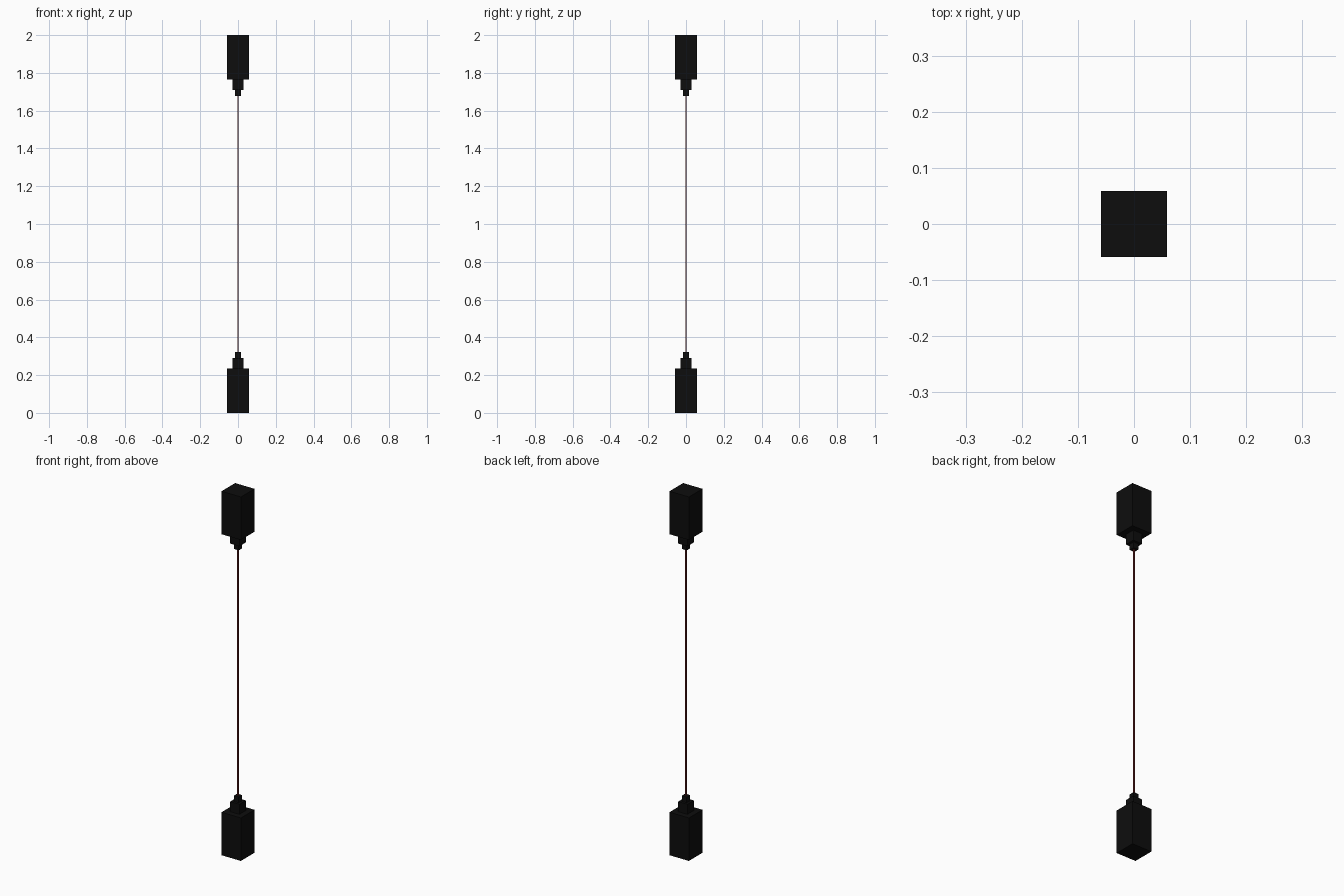
import bpy

if "Cube" in bpy.data.objects:
    bpy.data.objects.remove(bpy.data.objects["Cube"])


def material(name, color):
    m = bpy.data.materials.new(name)
    m.diffuse_color = (*color, 1)
    m.use_nodes = True
    m.node_tree.nodes["Principled BSDF"].inputs["Base Color"].default_value = m.diffuse_color
    return m


black = material("black", (0.004, 0.004, 0.004))
dark_red = material("dark_red", (0.2, 0.02, 0.02))


def box(name, width, z0, z1, mat):
    bpy.ops.mesh.primitive_cube_add(size=1, location=(0, 0, (z0 + z1) / 2))
    o = bpy.context.object
    o.name = name
    o.scale = (width, width, z1 - z0)
    bpy.ops.object.transform_apply(location=False, rotation=False, scale=True)
    o.data.materials.append(mat)
    return o


# Stepped square end blocks, repeated upside down at the top
steps = [("block", 0.118, 0.0, 0.236),
         ("collar", 0.056, 0.236, 0.291),
         ("nozzle", 0.030, 0.291, 0.322)]
for part, width, z0, z1 in steps:
    box("lower_" + part, width, z0, z1, black)
    box("upper_" + part, width, 2 - z1, 2 - z0, black)

# Thin rod joining the two ends
box("connecting_rod", 0.007, 0.322, 1.678, dark_red)
